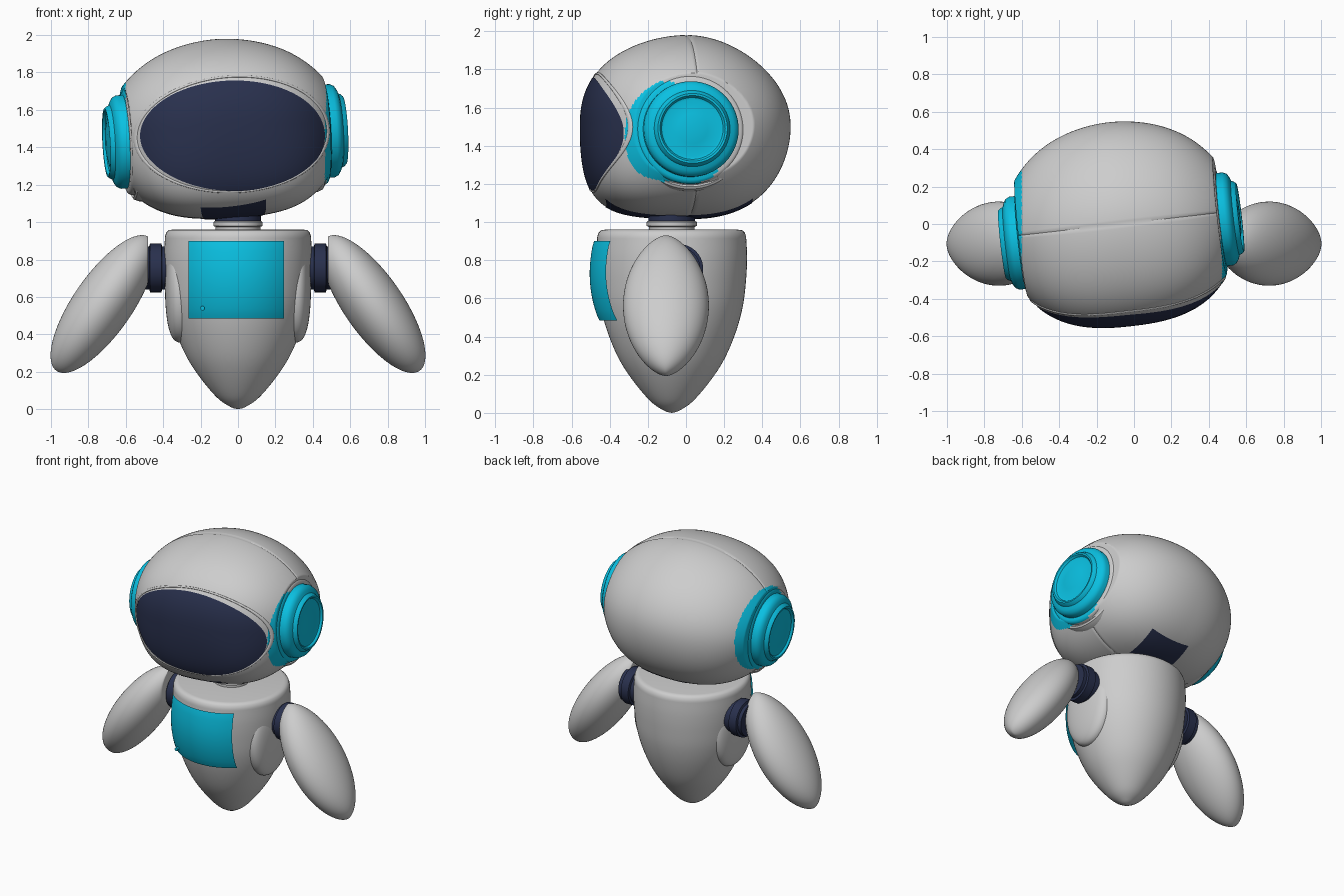
import bpy, bmesh
from math import sin, cos, pi, radians, sqrt, copysign
from mathutils import Matrix, Vector

if "Cube" in bpy.data.objects:
    bpy.data.objects.remove(bpy.data.objects["Cube"], do_unlink=True)


def material(name, color):
    m = bpy.data.materials.new(name)
    m.use_nodes = True
    m.diffuse_color = (*color, 1)
    bsdf = next(n for n in m.node_tree.nodes if n.type == 'BSDF_PRINCIPLED')
    bsdf.inputs["Base Color"].default_value = (*color, 1)
    return m


SHELL = material("shell_grey", (0.61, 0.61, 0.61))
CYAN = material("bright_cyan", (0.003, 0.53, 0.76))
NAVY = material("dark_navy", (0.022, 0.03, 0.075))


def surface(name, point, nu, nv, mat, matrix=Matrix(), angle=35):
    """Mesh from a function of u and v, both running 0 to 1."""
    bm = bmesh.new()
    rows = [[bm.verts.new(matrix @ Vector(point(i / nu, j / nv)))
             for j in range(nv + 1)] for i in range(nu + 1)]
    for i in range(nu):
        for j in range(nv):
            bm.faces.new((rows[i][j], rows[i + 1][j], rows[i + 1][j + 1], rows[i][j + 1]))
    bmesh.ops.remove_doubles(bm, verts=bm.verts, dist=0.0002)
    bmesh.ops.recalc_face_normals(bm, faces=bm.faces)
    mesh = bpy.data.meshes.new(name)
    bm.to_mesh(mesh)
    bm.free()
    mesh.materials.append(mat)
    mesh.shade_smooth()
    mesh.set_sharp_from_angle(angle=radians(angle))
    ob = bpy.data.objects.new(name, mesh)
    bpy.context.collection.objects.link(ob)
    return ob


def lathe(name, profile, mat, matrix=Matrix(), sides=96, angle=35):
    """Spin (radius, height) points round z."""
    n = len(profile) - 1

    def point(u, v):
        r, z = profile[round(u * n)]
        return r * cos(2 * pi * v), r * sin(2 * pi * v), z
    return surface(name, point, n, sides, mat, matrix, angle)


def smooth_profile(pts, steps=6):
    """Catmull-Rom through the points."""
    vs = [Vector(p) for p in pts]
    out = []
    for i in range(len(vs) - 1):
        a, b, c, d = vs[max(i - 1, 0)], vs[i], vs[i + 1], vs[min(i + 2, len(vs) - 1)]
        for k in range(steps):
            t = k / steps
            p = b + (c - a) * t / 2 + (a * 2 - b * 5 + c * 4 - d) * t * t / 2 \
                + (b * 3 - a - c * 3 + d) * t ** 3 / 2
            out.append((max(p.x, 0), p.y))
    return out + [tuple(vs[-1])]


def paint_ear_zone(ob):
    """Cyan surround of each ear, grey elsewhere."""
    ob.data.materials.append(CYAN)
    for f in ob.data.polygons:
        c = f.center
        left = c.x > 0.465 and (c.y + 0.02) ** 2 + (c.z - 1.455) ** 2 < 0.305 ** 2
        right = c.x < -0.6 and (c.y - 0.03) ** 2 + (c.z - 1.47) ** 2 < 0.36 ** 2
        front_low = c.y < -0.08 and c.z < 1.52 + 2.4 * (c.x + 0.6)
        f.material_index = int(left or (right and not front_low))


# ---- Head: softly squared egg, fuller in front and below, turned and tilted
HEAD = (Matrix.Translation((-0.075, 0, 1.5)) @ Matrix.Rotation(radians(6.5), 4, 'Z')
        @ Matrix.Rotation(radians(-3), 4, 'Y'))
RADII = Vector((0.645, 0.547, 0.48))


def on_head(d, lift=1.0):
    d = Vector(d).normalized()
    chin = (min(d.y, 0) * min(d.z, 0)) ** 2
    e = 2.22 - 0.28 * d.z - 0.22 * d.y + 3.2 * chin - 0.3 * d.x ** 4
    s = sum(abs(c / r) ** e for c, r in zip(d, RADII)) ** (-1 / e)
    return d * s * lift


def head_point(u, v):
    t, p = pi * u, 2 * pi * v
    q = on_head((cos(t), sin(t) * cos(p), sin(t) * sin(p)))
    if abs(cos(p)) < 0.001:      # fine seam from ear to ear
        q *= 0.992
    q.x = max(-0.535, min(0.535, q.x))
    return q


paint_ear_zone(surface("head", head_point, 240, 240, SHELL, HEAD))


# ---- Visor and its rim
def face_point(x, z, lift):
    """Point of the head's front straight behind (x, z)."""
    near, far = 0.0, 0.7
    for _ in range(24):
        y = (near + far) / 2
        d = Vector((x, -y, z))
        if d.length < on_head(d).length:
            near = y
        else:
            far = y
    return Vector((x, -y, z)) * lift


def visor_point(u, v):
    a, k = 2 * pi * v, radians(3)
    x, z = 0.495 * u * cos(a), 0.294 * u * sin(a)
    return face_point(x * cos(k) + z * sin(k), z * cos(k) - x * sin(k) - 0.038, 1.005)


surface("visor", visor_point, 24, 128, NAVY, HEAD)


def rim_point(u, v):
    a, b = 2 * pi * v, 2 * pi * u
    w = 1.05 + 0.018 * cos(b)
    return face_point(0.495 * w * cos(a), 0.294 * w * sin(a) - 0.03, 1 + 0.008 * sin(b))


surface("visor_rim", rim_point, 10, 128, SHELL, HEAD, 60)


# ---- Dark plate under the head, squared to the body
def under_point(u, v):
    p = Matrix.Rotation(radians(-6.5), 2) @ Vector((-0.105 + 0.3 * u, -0.36 + 0.69 * v))
    p.x -= 0.02
    z = -RADII.z * sqrt(1 - (p.x / RADII.x) ** 2 - (p.y / RADII.y) ** 2)
    return on_head((p.x, p.y, z), 1.005)


surface("head_base_plate", under_point, 16, 32, NAVY, HEAD)

# ---- Ears: low stepped discs with a dished cap, in a shallow socket ring
SOCKET = [(0.286, 0.44), (0.29, 0.505), (0.3, 0.512), (0.312, 0.505), (0.322, 0.48),
          (0.325, 0.44)]
BASE = [(0.286, 0.45), (0.286, 0.522), (0.278, 0.535), (0.265, 0.541), (0.24, 0.543)]
CAP = [(0.25, 0.52), (0.25, 0.575), (0.24, 0.595), (0.222, 0.607), (0.2, 0.615),
       (0.193, 0.63), (0.183, 0.641), (0.172, 0.64), (0.162, 0.626), (0.15, 0.622),
       (0.08, 0.638), (0, 0.642)]
for side, sx in (("left", 1), ("right", -1)):
    m = (HEAD @ Matrix.Translation((0, -0.038, -0.042))
         @ Matrix.Rotation(sx * pi / 2, 4, 'Y'))
    lathe(side + "_ear_cap", CAP, CYAN, m)
    paint_ear_zone(lathe(side + "_ear_base", BASE, SHELL, m))
    paint_ear_zone(lathe(side + "_ear_socket", SOCKET, SHELL, m))

# ---- Body: pointed drop with a flat top
BODY_Y = -0.075
BODY = smooth_profile([(0, 0), (0.04, 0.012), (0.11, 0.06), (0.2, 0.165), (0.275, 0.28),
                       (0.335, 0.42), (0.373, 0.56), (0.39, 0.7), (0.395, 0.82),
                       (0.39, 0.925)]) + [(0.383, 0.945), (0.37, 0.957), (0.35, 0.96), (0, 0.96)]
lathe("body", BODY, SHELL, Matrix.Translation((0, BODY_Y, 0)))


# ---- Chest panel, following the body with a slight bulge
def chest_point(u, v):
    x, z = -0.265 + 0.51 * u, 0.485 + 0.415 * v
    r = 0.395 - 0.28 * max(0, 0.8 - z) ** 2
    bulge = 0.012 + 0.025 * sin(pi * v) ** 0.7
    return x, BODY_Y - sqrt(r * r - x * x) - bulge, z


surface("chest_panel", chest_point, 24, 16, CYAN)
lathe("chest_button", [(0, -0.01), (0.012, -0.01), (0.012, 0.008), (0, 0.01)], CYAN,
      Matrix.Translation((-0.19, -0.442, 0.54)) @ Matrix.Rotation(pi / 2, 4, 'X'), 20)

# ---- Neck
NECK = Matrix.Translation((0, BODY_Y, 0))
lathe("neck", [(0.12, 0.95), (0.12, 0.975), (0.132, 0.98), (0.132, 1.0), (0.125, 1.005),
               (0, 1.005)], SHELL, NECK, 64)
lathe("neck_top", [(0.122, 1.0), (0.122, 1.05), (0, 1.05)], NAVY, NECK, 64)

# ---- Arms: flattened, pointed ovals cut flat at the shoulder
AXIS = Vector((0.57, 0, -0.82)).normalized()
THICK = Vector((0.82, 0, 0.57)).normalized()
JOINT = [(0, 0.3), (0.115, 0.3), (0.115, 0.405), (0.13, 0.41), (0.13, 0.47), (0.115, 0.475),
         (0.115, 0.5), (0, 0.5)]

for side, sx in (("left", 1), ("right", -1)):
    mirror = Matrix.Diagonal((sx, 1, 1, 1))

    def arm_point(u, v):
        t, p = pi * u, 2 * pi * v
        wide = 0.225 * max(0, sin(t)) ** 1.3
        q = (Vector((0.722, -0.105 + wide * sin(p), 0.562)) + AXIS * 0.435 * cos(t)
             + THICK * 0.158 * sin(t) * cos(p))
        q.x = max(q.x, 0.48)
        return q

    def pad_point(u, v):
        t, p = pi * u, 2 * pi * v
        out = copysign(abs(cos(t)) ** 0.55, cos(t))
        return (0.285 + 0.105 * out, -0.09 + 0.21 * sin(t) * cos(p),
                0.64 + 0.285 * sin(t) * sin(p))

    surface(side + "_arm", arm_point, 64, 64, SHELL, mirror)
    surface(side + "_shoulder_pad", pad_point, 60, 64, SHELL, mirror)
    lathe(side + "_shoulder_joint", JOINT, NAVY,
          mirror @ Matrix.Translation((0, -0.04, 0.755)) @ Matrix.Rotation(pi / 2, 4, 'Y'), 64)
